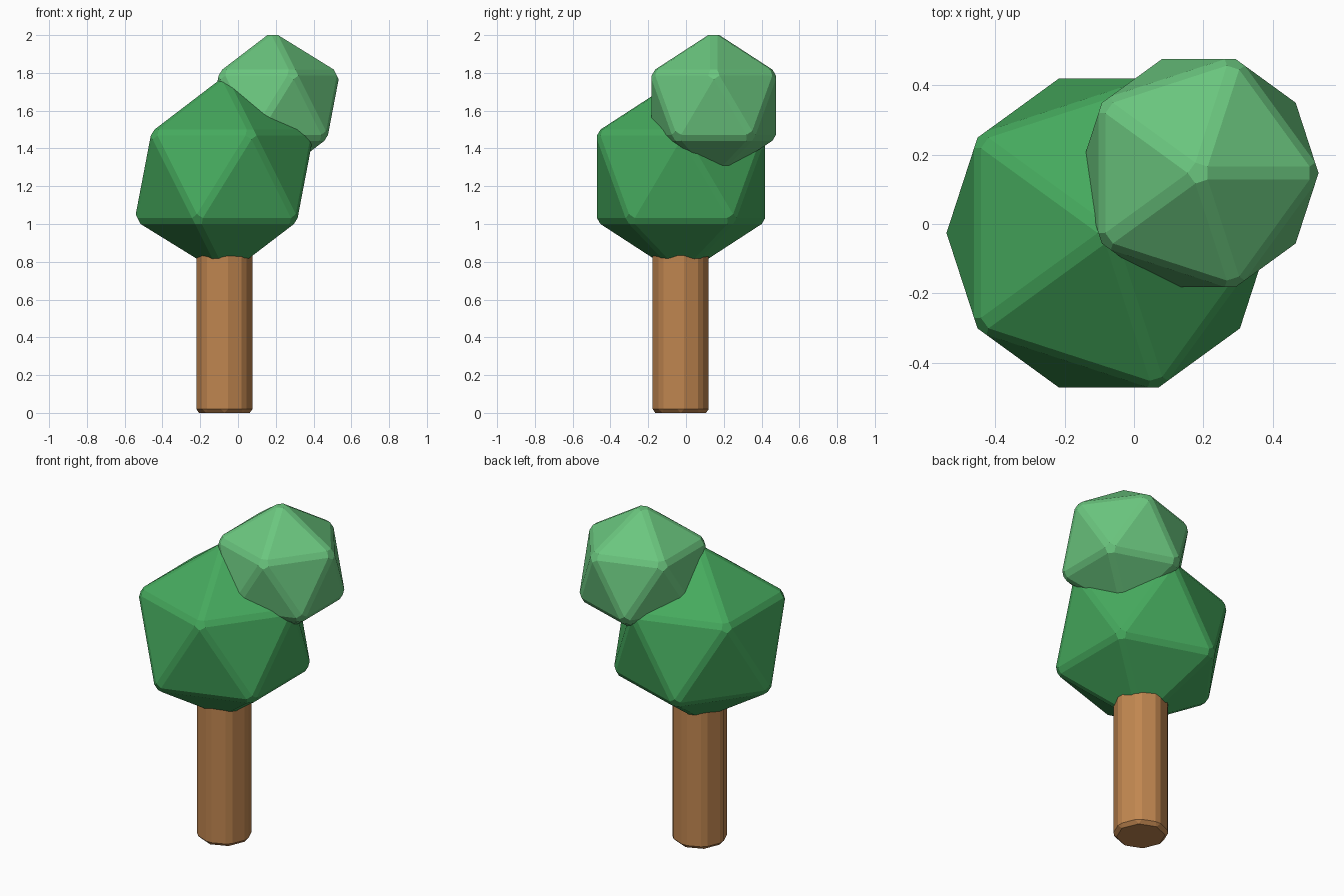
import bpy

if "Cube" in bpy.data.objects:
    bpy.data.objects.remove(bpy.data.objects["Cube"])


def finish(name, color):
    """Name the active object, colour it and chamfer its edges."""
    obj = bpy.context.object
    obj.name = name
    mat = bpy.data.materials.new(name + "_color")
    mat.diffuse_color = (*color, 1)
    mat.use_nodes = True
    mat.node_tree.nodes["Principled BSDF"].inputs["Base Color"].default_value = mat.diffuse_color
    obj.data.materials.append(mat)
    bevel = obj.modifiers.new("chamfer", 'BEVEL')
    bevel.width = 0.02
    bevel.segments = 1
    bevel.limit_method = 'ANGLE'
    bevel.angle_limit = 0.5
    return obj


def foliage(name, radius, location, color):
    bpy.ops.mesh.primitive_ico_sphere_add(subdivisions=1, radius=radius, location=location)
    return finish(name, color)


# Trunk: eight-sided post running up into the foliage
height = 1.0
bpy.ops.mesh.primitive_cylinder_add(vertices=8, radius=0.156, depth=height,
                                    location=(-0.072, -0.028, height / 2))
finish("trunk", (0.53, 0.24, 0.08))

# Two clumps of leaves
foliage("lower_foliage", 0.532, (-0.073, -0.026, 1.25), (0.06, 0.40, 0.11))
foliage("upper_foliage", 0.395, (0.187, 0.147, 1.629), (0.145, 0.565, 0.21))
